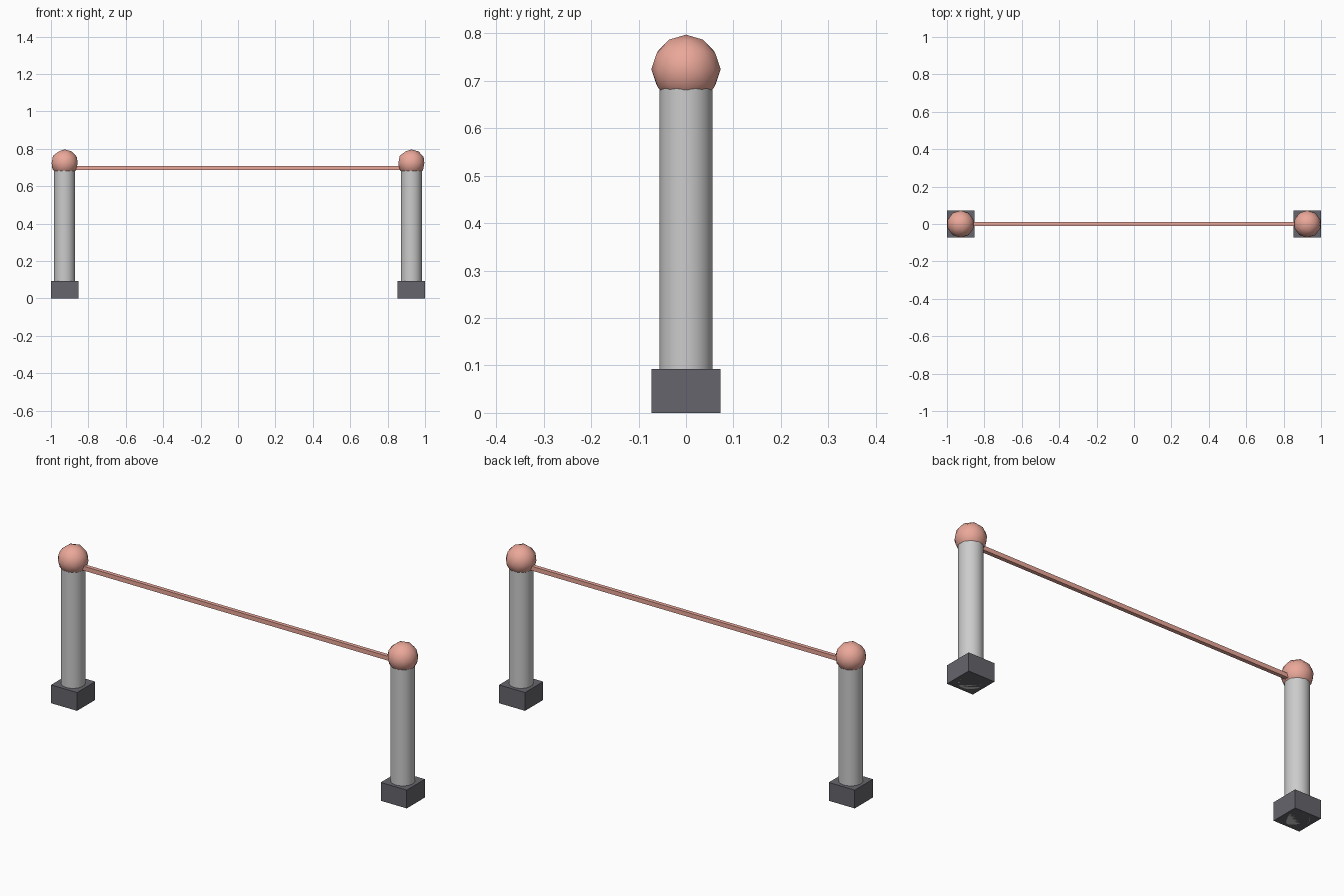
import bpy

if "Cube" in bpy.data.objects:
    bpy.data.objects.remove(bpy.data.objects["Cube"])

POST_X = 0.927


def material(name, rgb):
    mat = bpy.data.materials.new(name)
    mat.diffuse_color = (*rgb, 1)
    mat.use_nodes = True
    mat.node_tree.nodes["Principled BSDF"].inputs["Base Color"].default_value = mat.diffuse_color
    return mat


coral = material("coral", (0.83, 0.39, 0.32))
dark = material("dark_grey", (0.13, 0.13, 0.15))


def finish(name, mat=None):
    obj = bpy.context.object
    obj.name = name
    if mat:
        obj.data.materials.append(mat)
    return obj


def box(name, centre, size, mat):
    bpy.ops.mesh.primitive_cube_add(size=1, location=centre)
    obj = finish(name, mat)
    obj.scale = size
    bpy.ops.object.transform_apply(location=False, rotation=False, scale=True)


for side, x in (("left", -POST_X), ("right", POST_X)):
    # square foot
    box(side + "_foot", (x, 0, 0.0465), (0.146, 0.146, 0.093), dark)

    # round post, running through the foot up into the ball
    bpy.ops.mesh.primitive_cylinder_add(vertices=32, radius=0.056, depth=0.70,
                                        location=(x, 0, 0.35))
    finish(side + "_post")
    bpy.ops.object.shade_smooth_by_angle()

    # ball on top of the post
    bpy.ops.mesh.primitive_ico_sphere_add(subdivisions=2, radius=0.073,
                                          location=(x, 0, 0.724))
    finish(side + "_ball", coral)
    bpy.ops.object.shade_smooth()

# thin rail between the posts
box("rail", (0, 0, 0.698), (2 * POST_X, 0.02, 0.022), coral)
